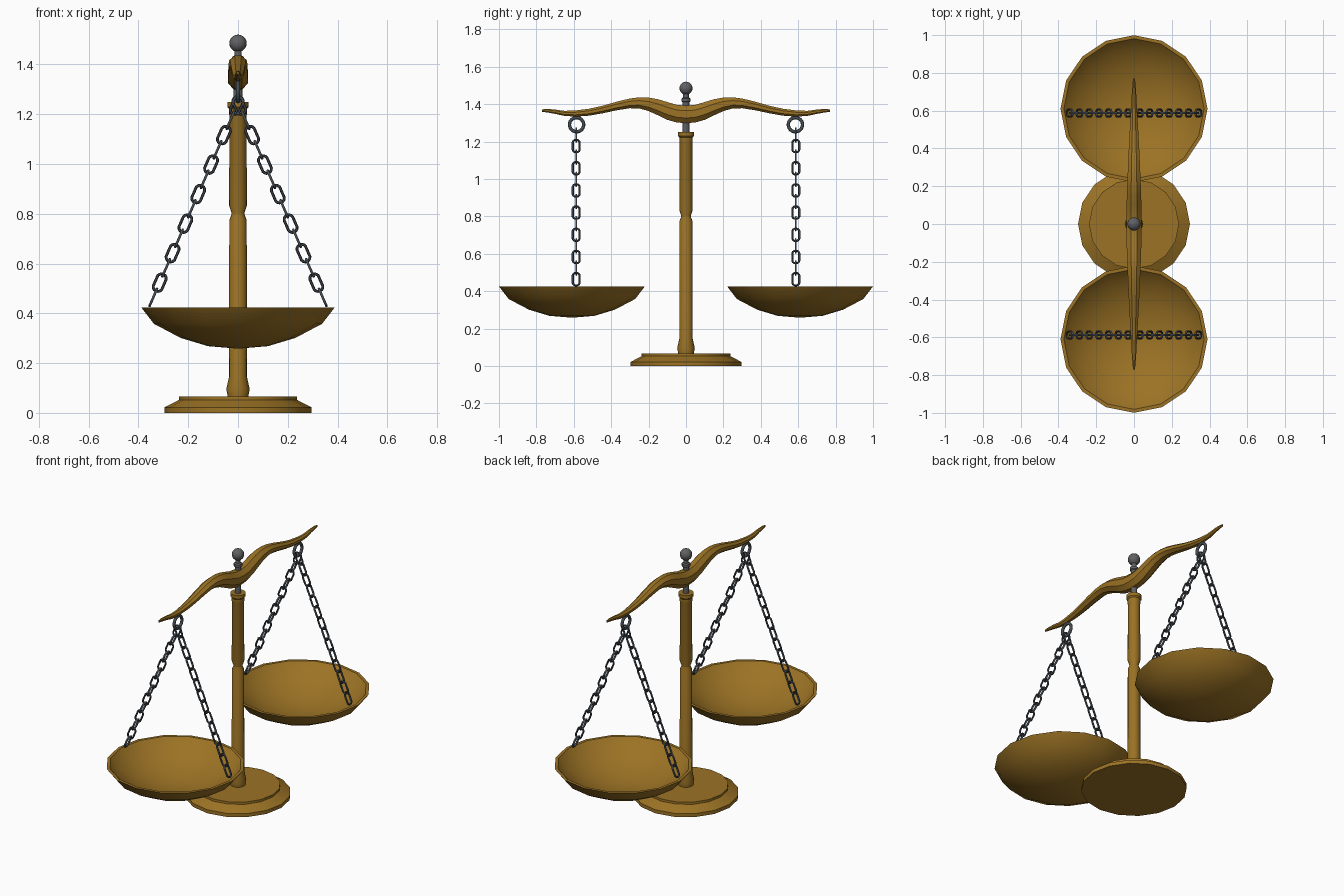
import bpy, bmesh, math
from mathutils import Vector

if "Cube" in bpy.data.objects:
    bpy.data.objects.remove(bpy.data.objects["Cube"])


def material(name, rgb):
    m = bpy.data.materials.new(name)
    m.diffuse_color = (*rgb, 1)
    m.use_nodes = True
    m.node_tree.nodes["Principled BSDF"].inputs["Base Color"].default_value = m.diffuse_color
    return m


BRASS = material("aged brass", (0.33, 0.17, 0.018))
IRON = material("dark iron", (0.06, 0.072, 0.085))
STEEL = material("grey steel", (0.12, 0.12, 0.125))


def finish(name, bm, mat, angle=35):
    bmesh.ops.recalc_face_normals(bm, faces=bm.faces)
    me = bpy.data.meshes.new(name)
    bm.to_mesh(me)
    bm.free()
    ob = bpy.data.objects.new(name, me)
    bpy.context.collection.objects.link(ob)
    me.materials.append(mat)
    bpy.ops.object.select_all(action='DESELECT')
    ob.select_set(True)
    bpy.context.view_layer.objects.active = ob
    bpy.ops.object.shade_smooth_by_angle(angle=math.radians(angle))
    return ob


def skin(bm, rings, loop=False):
    """Bridge successive closed rings of points; cap the ends unless looped."""
    vs = [[bm.verts.new(p) for p in r] for r in rings]
    n = len(vs[0])
    for a, b in zip(vs, vs[1:] + (vs[:1] if loop else [])):
        for i in range(n):
            j = (i + 1) % n
            bm.faces.new((a[i], a[j], b[j], b[i]))
    if not loop:
        bm.faces.new(vs[0][::-1])
        bm.faces.new(vs[-1])


def lathe(name, profile, mat, sides=16, y=0, angle=35):
    bm = bmesh.new()
    skin(bm, [[(r * math.cos(2 * math.pi * i / sides),
                y + r * math.sin(2 * math.pi * i / sides), z)
               for i in range(sides)] for r, z in profile])
    bmesh.ops.remove_doubles(bm, verts=bm.verts, dist=1e-5)
    return finish(name, bm, mat, angle)


def wire_loop(bm, centre, along, side, half_len, half_wid, wire, segs=14, sides=6):
    """Closed wire link: a stadium outline (a circle if half_len == half_wid)."""
    along, side = along.normalized(), side.normalized()
    normal = along.cross(side)
    rings = []
    for k in range(segs):
        a = 2 * math.pi * (k + 0.5) / segs
        out = along * math.sin(a) + side * math.cos(a)
        c = centre + out * half_wid
        c += along * math.copysign(half_len - half_wid, math.sin(a))
        rings.append([c + (out * math.cos(t) + normal * math.sin(t)) * wire
                      for t in (2 * math.pi * q / sides for q in range(sides))])
    skin(bm, rings, loop=True)


# Base and turned post
lathe("base", [(0.296, 0), (0.296, 0.022), (0.245, 0.048), (0.238, 0.052),
               (0.238, 0.066), (0.0, 0.066)], BRASS)
lathe("post", [(0.04, 0.06), (0.047, 0.095), (0.036, 0.145), (0.035, 0.775),
               (0.026, 0.797), (0.026, 0.803), (0.036, 0.835), (0.034, 1.195),
               (0.036, 1.2), (0.036, 1.222), (0.043, 1.23), (0.043, 1.25),
               (0.0, 1.25)], BRASS)

# Steel pivot rod with collar and ball finial
lathe("pivot_rod", [(0.018, 1.24), (0.018, 1.41), (0.024, 1.415), (0.024, 1.43),
                    (0.015, 1.436), (0.015, 1.465)], STEEL, 12)
lathe("finial_ball", [(0.035 * math.sin(math.pi * k / 10) + 1e-6,
                       1.485 - 0.035 * math.cos(math.pi * k / 10))
                      for k in range(11)], STEEL, 16, angle=60)

# Curved beam: y, top z, bottom z, half width
HALF = [(0.0, 1.392, 1.298, 0.040), (0.05, 1.396, 1.302, 0.040),
        (0.10, 1.411, 1.316, 0.039), (0.15, 1.426, 1.340, 0.038),
        (0.20, 1.435, 1.363, 0.036), (0.25, 1.436, 1.377, 0.034),
        (0.30, 1.430, 1.378, 0.032), (0.37, 1.413, 1.367, 0.029),
        (0.45, 1.390, 1.350, 0.025), (0.52, 1.375, 1.338, 0.021),
        (0.59, 1.366, 1.333, 0.017), (0.65, 1.364, 1.337, 0.014),
        (0.70, 1.371, 1.348, 0.011), (0.74, 1.374, 1.355, 0.008),
        (0.77, 1.372, 1.359, 0.005)]
bm = bmesh.new()
stations = [(-y, t, b, w) for y, t, b, w in HALF[:0:-1]] + HALF
flat = 1 / math.cos(math.pi / 8)   # flat-topped octagon section
skin(bm, [[(w * flat * math.cos(a), y, (t + b) / 2 + (t - b) / 2 * flat * math.sin(a))
           for a in (math.pi * (q + 0.5) / 4 for q in range(8))]
          for y, t, b, w in stations])
finish("beam", bm, BRASS, 35)

# Pans, hanging rings and chains on both sides
for s, label in ((-1, "front"), (1, "back")):
    lathe(label + "_pan",
          [(0.0, 0.258), (0.12, 0.268), (0.23, 0.301), (0.338, 0.358),
           (0.389, 0.424), (0.371, 0.424), (0.324, 0.371), (0.22, 0.316),
           (0.115, 0.282), (0.0, 0.272)], BRASS, 16, s * 0.61)

    bm = bmesh.new()
    wire_loop(bm, Vector((0, s * 0.585, 1.29)), Vector((0, 0, 1)),
              Vector((0, 1, 0)), 0.038, 0.038, 0.009, 20, 8)
    finish(label + "_hanging_ring", bm, IRON, 60)

    for sx, hand in ((-1, "left"), (1, "right")):
        bm = bmesh.new()
        d = Vector((sx * 0.435, 0, -1)).normalized()
        across = Vector((0, 1, 0))
        for i in range(14):
            c = Vector((sx * (0.005 + 0.0258 * i), s * 0.587, 1.235 - 0.0593 * i))
            wire_loop(bm, c, d, across if i % 2 else d.cross(across),
                      0.037, 0.019, 0.0058)
        finish(f"{label}_{hand}_chain", bm, IRON, 60)
